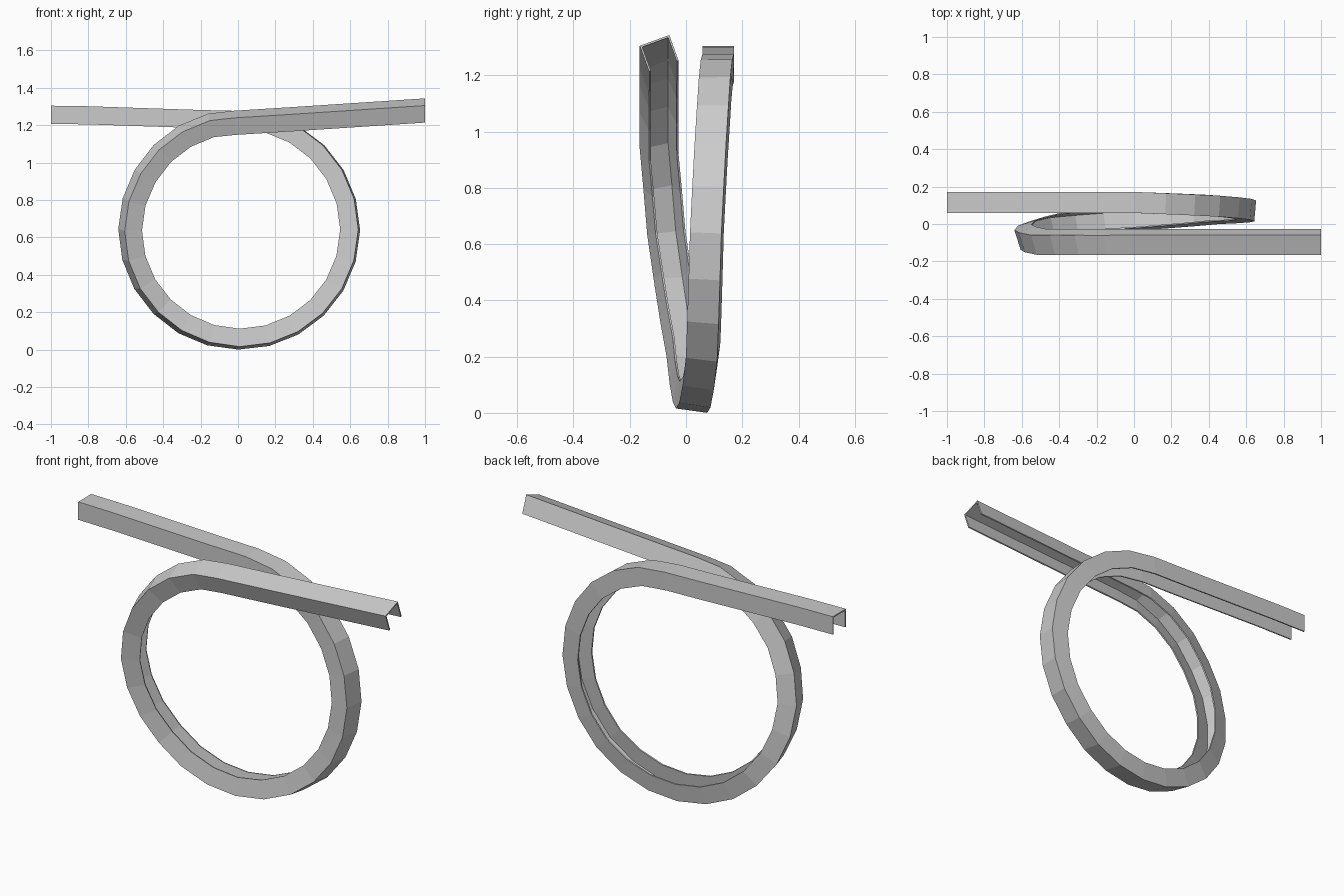
import bpy, bmesh
from math import sin, cos, radians
from mathutils import Vector

if "Cube" in bpy.data.objects:
    bpy.data.objects.remove(bpy.data.objects["Cube"])

W, H, T = 0.056, 0.097, 0.007   # half width, flange depth, wall thickness

# loop keys: angle clockwise from top, y, radius, roll in degrees
KEYS = [(0, .115, .636, 0), (45, .095, .640, 3), (90, .07, .643, 5), (135, .055, .638, 7),
        (180, .02, .632, 8), (225, -.015, .628, 13), (270, -.085, .628, 18),
        (300, -.112, .624, 20), (345, -.113, .624, 20)]


def key(a):
    for k, n in zip(KEYS, KEYS[1:]):
        if a <= n[0]:
            f = (a - k[0]) / (n[0] - k[0])
            return [p + (q - p) * f for p, q in zip(k, n)][1:]


# path along the middle of the web: entry straight, loop, exit straight
path = [(-1, .115, 1.304, 0), (-.8, .115, 1.301, 0), (-.5, .115, 1.291, 0), (-.2, .115, 1.281, 0)]
for a in range(0, 346, 15):
    y, r, roll = key(a)
    t = radians(a)
    path.append((.005 + r * sin(t), y, .64 + r * cos(t), roll))
path += [(-.02, -.112, 1.258, 20), (.3, -.112, 1.278, 20), (1, -.112, 1.324, 20)]
pts = [Vector(p[:3]) for p in path]

# U-shaped profile: (across, inward)
profile = [(-W, 0), (W, 0), (W, H), (W - T, H), (W - T, T), (-W + T, T), (-W + T, H), (-W, H)]

bm = bmesh.new()
rings = []
last = len(pts) - 1
for i, p in enumerate(pts):
    if i in (0, last):
        tan = Vector((1, 0, 0))
    else:
        tan = ((pts[i + 1] - p).normalized() + (p - pts[i - 1]).normalized()).normalized()
    side = Vector((0, 1, 0))
    side = (side - tan * side.dot(tan)).normalized()
    out = tan.cross(side)            # away from the loop centre
    c, s = cos(radians(path[i][3])), sin(radians(path[i][3]))
    across, inward = side * c + out * s, side * s - out * c
    rings.append([bm.verts.new(p + across * u + inward * v) for u, v in profile])
n = len(profile)
for a, b in zip(rings, rings[1:]):
    for j in range(n):
        k = (j + 1) % n
        bm.faces.new((a[j], a[k], b[k], b[j]))
# end caps
for r in (rings[0], rings[-1]):
    for q in ((0, 1, 4, 5), (1, 2, 3, 4), (0, 5, 6, 7)):
        bm.faces.new([r[j] for j in q])
bmesh.ops.recalc_face_normals(bm, faces=bm.faces)

mesh = bpy.data.meshes.new("loop_track")
bm.to_mesh(mesh)
bm.free()
bpy.context.collection.objects.link(bpy.data.objects.new("loop_track", mesh))
